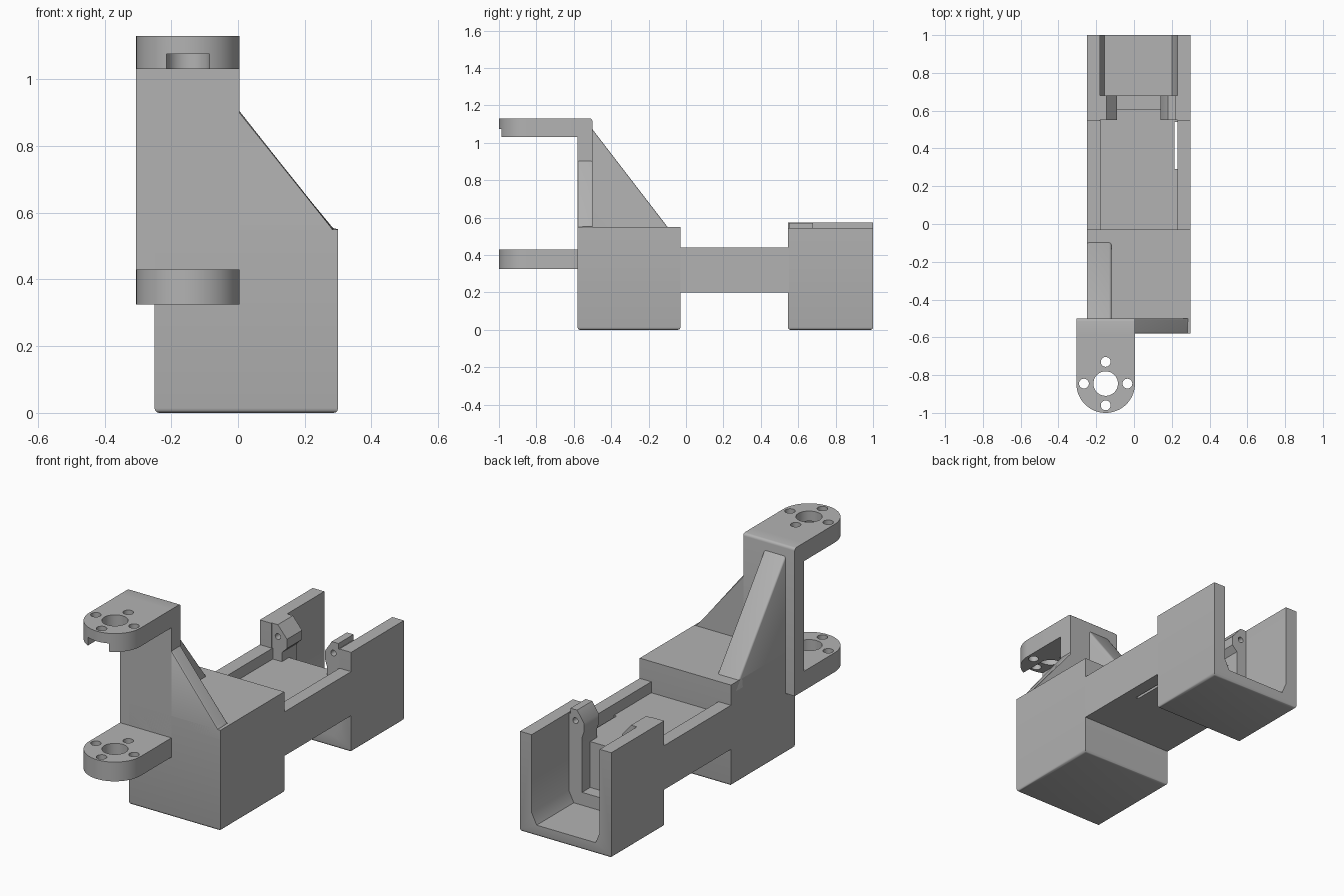
import bpy, bmesh, math
from mathutils import Vector

cube = bpy.data.objects.get("Cube")
if cube:
    bpy.data.objects.remove(cube, do_unlink=True)

grey = bpy.data.materials.new("plain grey")
grey.use_nodes = True
GREY = (0.45, 0.45, 0.45, 1)
grey.diffuse_color = GREY
grey.node_tree.nodes["Principled BSDF"].inputs["Base Color"].default_value = GREY


def prism(name, pts, axis, a, b, soft=None, width=0.014):
    """Extrude a 2D outline along an axis; round edges whose two ends pass soft()."""
    place = {"x": lambda p, t: (t, p[0], p[1]),
             "y": lambda p, t: (p[0], t, p[1]),
             "z": lambda p, t: (p[0], p[1], t)}[axis]
    bm = bmesh.new()
    base = bm.faces.new([bm.verts.new(place(p, a)) for p in pts])
    out = bmesh.ops.extrude_face_region(bm, geom=[base])
    shift = Vector(place((0, 0), b - a))
    bmesh.ops.translate(bm, vec=shift, verts=[v for v in out["geom"] if isinstance(v, bmesh.types.BMVert)])
    bmesh.ops.recalc_face_normals(bm, faces=bm.faces)
    if soft:
        edges = [e for e in bm.edges if all(soft(v.co) for v in e.verts)]
        bmesh.ops.bevel(bm, geom=edges, offset=width, segments=3, profile=0.5, affect="EDGES")
    mesh = bpy.data.meshes.new(name)
    bm.to_mesh(mesh)
    bm.free()
    mesh.materials.append(grey)
    obj = bpy.data.objects.new(name, mesh)
    bpy.context.collection.objects.link(obj)
    return obj


def box(name, x, y, z, soft=None):
    return prism(name, [(x[0], y[0]), (x[1], y[0]), (x[1], y[1]), (x[0], y[1])], "z", z[0], z[1], soft)


def circle(cx, cy, r, n=32):
    return [(cx + r * math.cos(math.tau * i / n), cy + r * math.sin(math.tau * i / n)) for i in range(n)]


def cut(obj, cutter):
    cutter.hide_render = True
    cutter.hide_set(True)
    mod = obj.modifiers.new("cut", "BOOLEAN")
    mod.operation, mod.solver, mod.object = "DIFFERENCE", "EXACT", cutter
    bpy.context.view_layer.objects.active = obj
    bpy.ops.object.modifier_apply(modifier=mod.name)
    bpy.data.objects.remove(cutter, do_unlink=True)


def smooth(obj):
    bpy.ops.object.select_all(action="DESELECT")
    obj.select_set(True)
    bpy.context.view_layer.objects.active = obj
    bpy.ops.object.shade_smooth_by_angle(angle=math.radians(35))


LEFT, RIGHT, FRONT = -0.25, 0.30, -0.58

# Front block with softened bottom edges
block = box("front_block", (LEFT, RIGHT), (FRONT, -0.03), (0, 0.55), lambda c: c.z < 0.01)

# Middle beam: shallow channel with a cable slot
beam = prism("middle_beam", [(LEFT, 0.2), (RIGHT, 0.2), (RIGHT, 0.44), (0.23, 0.44), (0.23, 0.38),
                             (-0.175, 0.38), (-0.175, 0.44), (LEFT, 0.44)], "y", -0.03, 0.55)
cut(beam, box("slot_cutter", (0.215, 0.23), (0.29, 0.54), (0.1, 0.5)))

# Rear tray: open U section with chamfered inner corners
tray = prism("rear_tray", [(LEFT, 0), (RIGHT, 0), (RIGHT, 0.545), (0.23, 0.545), (0.23, 0.12), (0.2, 0.06),
                           (-0.155, 0.06), (-0.18, 0.12), (-0.18, 0.575), (LEFT, 0.575)],
             "y", 0.545, 1.0, lambda c: c.z < 0.01)
box("tray_bulkhead", (-0.18, 0.23), (0.545, 0.61), (0.05, 0.38))
box("tray_sill", (-0.17, 0.22), (0.545, 0.68), (0.05, 0.13))

# Screw posts with chamfered lugs
posts = {
    "left_post": [(0.23, 0.06), (0.15, 0.06), (0.15, 0.43), (0.14, 0.46), (0.14, 0.51), (0.18, 0.57),
                  (0.22, 0.57), (0.22, 0.54), (0.23, 0.54)],
    "right_post": [(-0.18, 0.06), (-0.12, 0.06), (-0.12, 0.43), (-0.09, 0.46), (-0.09, 0.51),
                   (-0.145, 0.575), (-0.18, 0.575)],
}
for name, outline in posts.items():
    post = prism(name, outline, "y", 0.55, 0.68)
    cx = 0.19 if name == "left_post" else -0.145
    for cz in (0.10, 0.51):
        cut(post, prism("hole_cutter", circle(cx, cz, 0.016, 16), "y", 0.5, 0.8))
    smooth(post)

# Upright plate
plate = box("upright_plate", (-0.305, 0.005), (FRONT, -0.5), (0.325, 1.13),
            lambda c: c.y > -0.51 and c.z > 1)

# Sloping side and rear gussets
side = prism("side_gusset", [(0.0, 0.5), (RIGHT, 0.5), (RIGHT, 0.55), (0.28, 0.555), (0.0, 0.91)], "y",
             FRONT, -0.5, lambda c: c.z > 0.552 and c.x > -0.01, 0.01)
rear = prism("rear_gusset", [(-0.51, 0.5), (-0.06, 0.5), (-0.51, 1.085)], "x", LEFT, -0.12,
             lambda c: c.y > -0.1 or c.z > 1, 0.012)

# Hinge brackets: round-nosed tabs with a bore and four screw holes
CX, CY, R = -0.15, -0.845, 0.155
nose = [(CX + R * math.cos(math.pi + math.pi * i / 32), CY + R * math.sin(math.pi + math.pi * i / 32))
        for i in range(33)]
for name, low, high, back in (("lower_bracket", 0.325, 0.43, FRONT), ("upper_bracket", 1.03, 1.13, FRONT)):
    tab = prism(name, nose + [(CX + R, back), (CX - R, back)], "z", low, high)
    holes = [(0, 0, 0.065)] + [(dx * 0.115, dy * 0.115, 0.026) for dx, dy in ((1, 0), (-1, 0), (0, 1), (0, -1))]
    for dx, dy, r in holes:
        cut(tab, prism("hole_cutter", circle(CX + dx, CY + dy, r), "z", low - 0.1, high + 0.1))
    if name == "upper_bracket":
        cut(tab, box("groove_cutter", (CX - 0.064, CX + 0.064), (-1.1, CY), (low - 0.1, low + 0.045)))
    smooth(tab)

for part in (block, tray, plate, side, rear):
    smooth(part)
